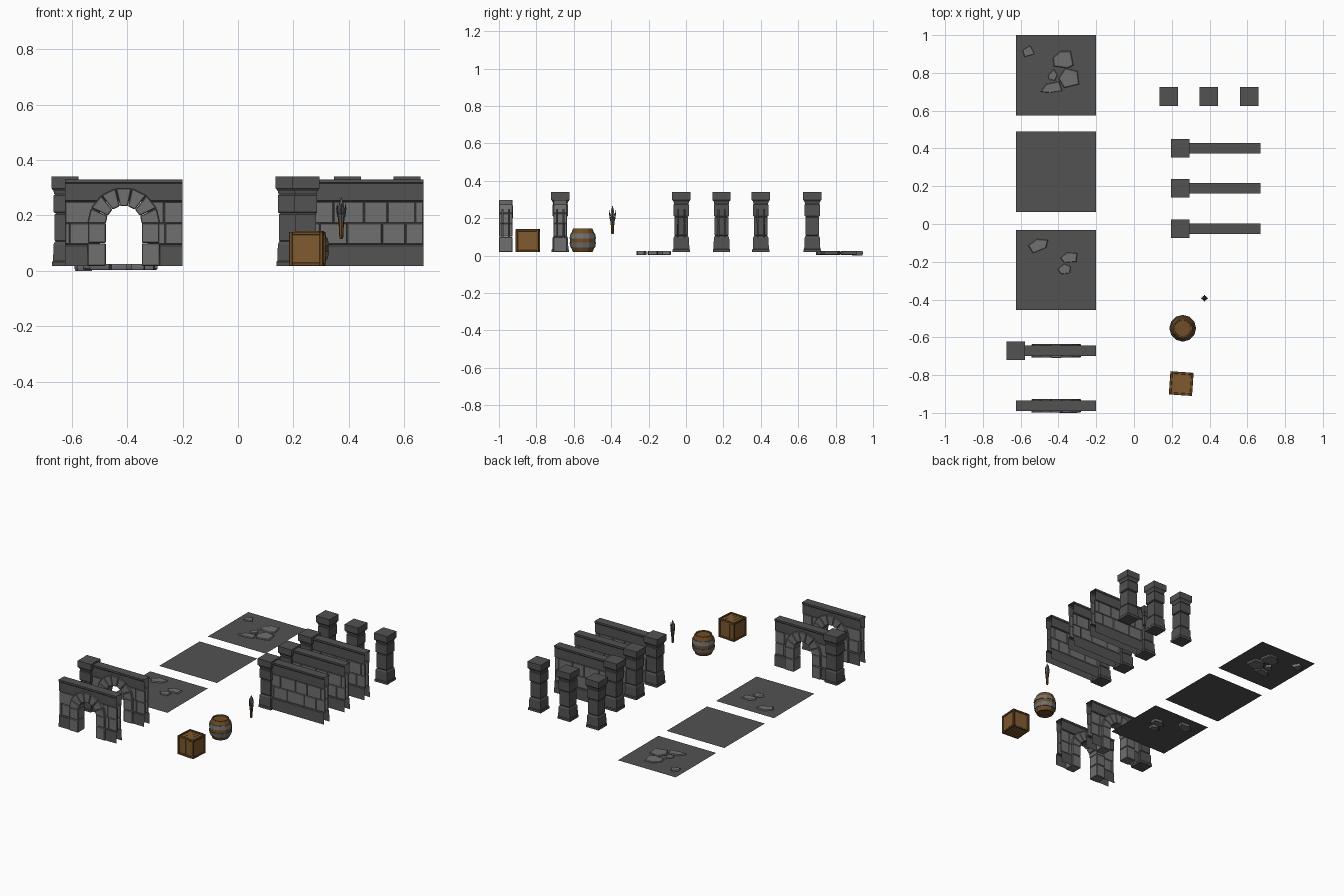
import bpy, bmesh, math, random
from mathutils import Vector, Matrix

if "Cube" in bpy.data.objects:
    bpy.data.objects.remove(bpy.data.objects["Cube"])

random.seed(4)
G = 0.018  # level of the floor surface


def material(name, rgb):
    m = bpy.data.materials.new(name)
    m.diffuse_color = (*rgb, 1)
    m.use_nodes = True
    m.node_tree.nodes["Principled BSDF"].inputs["Base Color"].default_value = m.diffuse_color
    return m


DARK = material("dark_stone", (0.085, 0.085, 0.085))
LIGHT = material("light_stone", (0.16, 0.16, 0.16))
WOOD = material("wood", (0.16, 0.075, 0.02))
PLANK = material("plank_wood", (0.21, 0.10, 0.03))


def finish(bm, name, mat, loc=(0, 0, 0), rot=0, bevel=0):
    bmesh.ops.recalc_face_normals(bm, faces=bm.faces)
    me = bpy.data.meshes.new(name)
    bm.to_mesh(me)
    bm.free()
    ob = bpy.data.objects.new(name, me)
    ob.location = loc
    ob.rotation_euler.z = rot
    me.materials.append(mat)
    bpy.context.collection.objects.link(ob)
    if bevel:
        b = ob.modifiers.new("bevel", 'BEVEL')
        b.width = bevel
        b.segments = 1
    return ob


def add_box(bm, x0, x1, y0, y1, z0, z1):
    m = Matrix.Translation(((x0 + x1) / 2, (y0 + y1) / 2, (z0 + z1) / 2)) @ \
        Matrix.Diagonal((x1 - x0, y1 - y0, z1 - z0, 1))
    bmesh.ops.create_cube(bm, size=1, matrix=m)


def loft(bm, rings, close=True):
    """Bridge rings of points, optionally closing the two ends."""
    vs = [[bm.verts.new(p) for p in r] for r in rings]
    n = len(vs[0])
    for a, b in zip(vs, vs[1:]):
        for i in range(n):
            bm.faces.new((a[i], a[(i + 1) % n], b[(i + 1) % n], b[i]))
    if close:
        bm.faces.new(vs[0])
        bm.faces.new(vs[-1])


def ring(n, r, z, turn=0.0):
    return [(r * math.cos(turn + math.tau * i / n), r * math.sin(turn + math.tau * i / n), z) for i in range(n)]


def add_prism(bm, pts, y0, y1):
    loft(bm, [[(x, y, z) for x, z in pts] for y in (y0, y1)])


# Pillars: square sections stacked as base, two blocks and a cap
def pillar(name, x, y):
    bm = bmesh.new()
    parts = [[(G, .046), (.032, .046), (.036, .043), (.095, .041), (.105, .036)],
             [(.105, .033), (.11, .037), (.203, .037), (.208, .033)],
             [(.208, .037), (.213, .041), (.272, .041), (.277, .036)],
             [(.277, .039), (.288, .041), (.298, .049), (.34, .049)]]
    for p in parts:
        loft(bm, [ring(4, h * math.sqrt(2), z, math.pi / 4) for z, h in p])
    finish(bm, name, DARK, (x, y, 0))


# Walls: open profile swept along x, with rows of lighter bricks on both sides
CAP = [(.02, .25), (.025, .254), (.025, .315), (.028, .319), (.028, .33)]
FULL = [(.028, G), (.026, .09), (.022, .095), (.014, .095), (.014, .25)] + CAP


def sweep(bm, side, x0, x1):
    pts = side + [(-y, z) for y, z in reversed(side)]
    a = [bm.verts.new((x0, *p)) for p in pts]
    b = [bm.verts.new((x1, *p)) for p in pts]
    for i in range(len(pts) - 1):
        bm.faces.new((a[i], a[i + 1], b[i + 1], b[i]))


def bricks(bm, xs, z0, z1):
    for a, b in zip(xs, xs[1:]):
        d = .021 + random.uniform(-.001, .0015)
        for s in (-1, 1):
            add_box(bm, a + .001, b - .001, min(s * .012, s * d), max(s * .012, s * d), z0 + .001, z1 - .001)


def wall(name, x, y):
    bm = bmesh.new()
    sweep(bm, FULL, 0, .425)
    finish(bm, name + "_body", DARK, (x, y, 0))
    bm = bmesh.new()
    bricks(bm, (0, .10, .21, .295, .395, .425), .172, .25)
    bricks(bm, (0, .05, .15, .275, .36, .425), .095, .172)
    finish(bm, name + "_bricks", LIGHT, (x, y, 0), bevel=.002)


# Arched doorways: two wall sections, a cap over the middle, and arch stones
def arch(name, x, y):
    bm = bmesh.new()
    sweep(bm, FULL, -.2125, -.085)
    sweep(bm, FULL, .085, .2125)
    sweep(bm, CAP, -.085, .085)
    finish(bm, name + "_body", DARK, (x, y, 0))
    bm = bmesh.new()
    for row in ((-.2125, -.10), (.10, .145, .2125)):
        bricks(bm, row, .172, .25)
    for row in ((-.2125, -.195, -.12), (.12, .15, .2125)):
        bricks(bm, row, .095, .172)
    finish(bm, name + "_bricks", LIGHT, (x, y, 0), bevel=.002)
    bm = bmesh.new()
    for s in (-1, 1):
        for z0, z1, w in ((G, .099, .131), (.101, .172, .128)):
            add_box(bm, min(s * .065, s * w), max(s * .065, s * w), -.036, .036, z0, z1)
    n = 7
    for i in range(n):
        a0, a1 = math.pi * i / n + .008, math.pi * (i + 1) / n - .008
        pts = [(r * math.cos(a), .17 + r * math.sin(a))
               for r, a in ((.065, a0), (.131, a0), (.131, a1), (.065, a1))]
        d = .036 + random.uniform(-.001, .001)
        add_prism(bm, pts, -d, d)
    finish(bm, name + "_stones", LIGHT, (x, y, 0), bevel=.003)


for i, y in enumerate((-.025, .19, .40)):
    wall(f"wall_{i}", .245, y)
    pillar(f"wall_pillar_{i}", .245, y)
for i, x in enumerate((.185, .395, .61)):
    pillar(f"free_pillar_{i}", x, .675)
arch("front_arch", -.4125, -.963)
arch("back_arch", -.4125, -.672)
pillar("arch_pillar", -.625, -.672)

# Floor tiles
for i, y in enumerate((-.243, .277, .788)):
    bm = bmesh.new()
    bmesh.ops.create_grid(bm, x_segments=1, y_segments=1, size=.2125)
    finish(bm, f"floor_tile_{i}", DARK, (-.4125, y, G))

# Loose paving stones embedded in the floor
STONES = [
    [(-.59, .92), (-.55, .945), (-.525, .90), (-.58, .885)],
    [(-.43, .88), (-.39, .915), (-.335, .915), (-.32, .84), (-.35, .825), (-.425, .835)],
    [(-.40, .77), (-.365, .825), (-.30, .81), (-.29, .74), (-.37, .72)],
    [(-.455, .785), (-.425, .82), (-.405, .79), (-.42, .76), (-.45, .765)],
    [(-.495, .70), (-.465, .74), (-.395, .755), (-.38, .705), (-.445, .695)],
    [(-.56, -.115), (-.515, -.08), (-.455, -.085), (-.465, -.125), (-.535, -.155)],
    [(-.39, -.18), (-.355, -.15), (-.30, -.155), (-.305, -.20), (-.37, -.205)],
    [(-.405, -.24), (-.37, -.21), (-.335, -.225), (-.34, -.26), (-.385, -.265)]]
for i, pts in enumerate(STONES):
    c = sum((Vector(p) for p in pts), Vector((0, 0))) / len(pts)
    bm = bmesh.new()
    loft(bm, [[(*(c + (Vector(p) - c) * k), z) for p in pts]
              for z, k in ((.003 if i else 0, .92), (.008, 1), (.02, 1), (.025, .92))])
    finish(bm, f"paving_stone_{i}", LIGHT)

# Crate: recessed planks inside a frame of battens
H, T = .0615, .012
bm = bmesh.new()
for k in range(4):
    w = 2 * (H - T) / 4
    a = -H + T + k * w
    add_box(bm, a + .0008, a + w - .0008, -H + .006, H - .006, -H + .006, H - .006)
add_box(bm, -H + .006, H - .006, -H + .007, H - .007, -H + .007, H - .007)
finish(bm, "crate_planks", PLANK, (.25, -.845, G + H), math.radians(-4))
bm = bmesh.new()
for s in (-1, 1):
    for t in (-1, 1):
        u = sorted((s * H, s * (H - T)))
        v = sorted((t * H, t * (H - T)))
        add_box(bm, *u, *v, -H, H)
        add_box(bm, -H + T, H - T, *u, *v)
        add_box(bm, *u, -H + T, H - T, *v)
finish(bm, "crate_frame", WOOD, (.25, -.845, G + H), math.radians(-4), bevel=.0015)

# Barrel: bulged staves with recessed lids, and two hoops
B = (.258, -.552, 0)
bm = bmesh.new()
prof = [(.024, .044), (G, .045), (G, .052), (.045, .063), (.07, .068), (.09, .068),
        (.117, .063), (.144, .052), (.144, .045), (.138, .044)]
loft(bm, [ring(12, r, z) for z, r in prof])
finish(bm, "barrel_staves", WOOD, B)
for name, pts in (("lower_hoop", [(.043, .061), (.043, .066), (.069, .071), (.069, .066)]),
                  ("upper_hoop", [(.092, .066), (.092, .071), (.118, .066), (.118, .061)])):
    bm = bmesh.new()
    loft(bm, [ring(12, r, z) for z, r in pts + pts[:1]], close=False)
    bmesh.ops.remove_doubles(bm, verts=bm.verts, dist=1e-5)
    finish(bm, "barrel_" + name, LIGHT, B)

# Torch: tapered handle, flared collar and pointed head with prongs
P = (.373, -.393, 0)
bm = bmesh.new()
loft(bm, [ring(8, r, z) for z, r in ((.115, .005), (.12, .007), (.195, .011))])
finish(bm, "torch_handle", WOOD, P)
bm = bmesh.new()
loft(bm, [ring(8, r, z) for z, r in ((.18, .0115), (.192, .0125), (.205, .0135), (.207, .011))])
finish(bm, "torch_collar", DARK, P)
bm = bmesh.new()
loft(bm, [ring(6, r, z) for z, r in ((.2, .009), (.222, .012), (.245, .008), (.266, .001))])
finish(bm, "torch_head", LIGHT, P)
bm = bmesh.new()
for k in range(4):
    a = math.tau * k / 4
    loft(bm, [[(r * math.cos(a) + x * w, r * math.sin(a) + y * w, z) for x, y, _ in ring(4, 1, 0, a)]
              for z, r, w in ((.195, .012, .003), (.225, .0155, .003), (.243, .014, .001))])
finish(bm, "torch_prongs", DARK, P)
